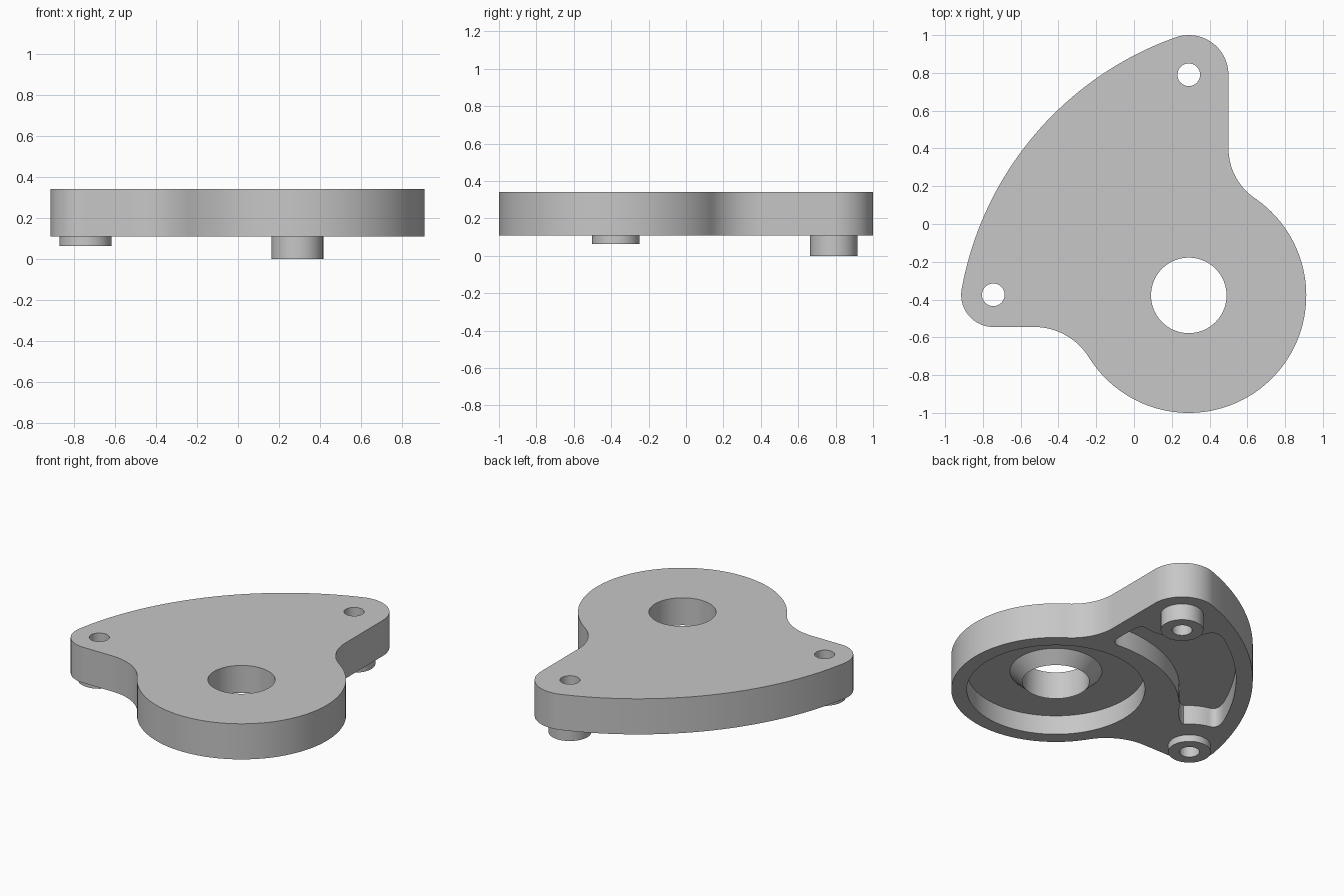
import bpy, bmesh
from math import cos, sin, radians, degrees, atan2, hypot, pi
from mathutils import Vector
from mathutils.geometry import intersect_line_line_2d, intersect_line_line

cube = bpy.data.objects.get("Cube")
if cube:
    bpy.data.objects.remove(cube)

grey = bpy.data.materials.new("plain grey")
grey.use_nodes = True
COLOUR = (0.57, 0.57, 0.57, 1)
grey.diffuse_color = COLOUR
grey.node_tree.nodes["Principled BSDF"].inputs["Base Color"].default_value = COLOUR

# Main dimensions
HUB, HUB_R = Vector((0.29, -0.378)), 0.622
TOP_LUG, TOP_R = Vector((0.29, 0.79)), 0.21
SIDE_LUG, SIDE_R = Vector((-0.745, -0.375)), 0.17
BOTTOM, TOP, FLOOR = 0.108, 0.342, 0.234
BORE, LUG_BORE, BOSS_R = 0.2, 0.06, 0.127
BACK_R = 1.745


def arc(c, r, a0, a1, step=2.5):
    n = max(3, int(abs(a1 - a0) / step))
    return [Vector((c[0] + r * cos(radians(a0 + (a1 - a0) * i / n)),
                    c[1] + r * sin(radians(a0 + (a1 - a0) * i / n)))) for i in range(n + 1)]


def circle(c, r, n=72):
    return arc(c, r, 0, 360, 360 / n)[:-1]


def heading(a, b):
    d = Vector(b) - Vector(a)
    return degrees(atan2(d.y, d.x))


def make(name, bm):
    bmesh.ops.recalc_face_normals(bm, faces=bm.faces)
    mesh = bpy.data.meshes.new(name)
    bm.to_mesh(mesh)
    bm.free()
    mesh.materials.append(grey)
    ob = bpy.data.objects.new(name, mesh)
    bpy.context.collection.objects.link(ob)
    return ob


def prism(name, outline, z0, z1):
    bm = bmesh.new()
    clean = [p for i, p in enumerate(outline) if (p - outline[i - 1]).length > 1e-4]
    face = bm.faces.new([bm.verts.new((p.x, p.y, z0)) for p in clean])
    ext = bmesh.ops.extrude_face_region(bm, geom=[face])
    moved = [v for v in ext["geom"] if isinstance(v, bmesh.types.BMVert)]
    bmesh.ops.translate(bm, verts=moved, vec=(0, 0, z1 - z0))
    return make(name, bm)


def turned(name, c, profile, n=72):
    """Revolve a list of (radius, height) points about a vertical axis."""
    bm = bmesh.new()
    rings = [[bm.verts.new((p.x, p.y, z)) for p in circle(c, r, n)] for r, z in profile]
    for a, b in zip(rings, rings[1:]):
        for i in range(n):
            j = (i + 1) % n
            bm.faces.new((a[i], a[j], b[j], b[i]))
    return make(name, bm)


def rounded_loop(pieces, n=6):
    """Join open pieces into a loop, rounding each corner along the end tangents."""
    out = []
    for k, piece in enumerate(pieces):
        nxt = pieces[(k + 1) % len(pieces)]
        out += piece
        p, q = piece[-1], nxt[0]
        d, e = (p - piece[-2]).normalized(), (nxt[1] - q).normalized()
        cross = d.x * e.y - d.y * e.x
        w = q - p
        corner = p + d * ((w.x * e.y - w.y * e.x) / cross)
        for i in range(1, n):
            t = i / n
            out.append(p * (1 - t) ** 2 + corner * (2 * t * (1 - t)) + q * t * t)
    return out


# Centre of the long back curve, tangent to both lugs
span = SIDE_LUG - TOP_LUG
d = span.length
ra, rb = BACK_R - TOP_R, BACK_R - SIDE_R
along = (ra * ra - rb * rb + d * d) / (2 * d)
unit = span / d
BACK = TOP_LUG + unit * along + Vector((-unit.y, unit.x)) * (ra * ra - along * along) ** 0.5

# Plate outline, counter-clockwise from the hub
fil_a, fil_a_r = Vector((0.819, 0.40)), 0.3186
fil_b, fil_b_r = Vector((-0.53, -0.889)), 0.344
to_a, to_b = heading(HUB, fil_a), heading(HUB, fil_b)
back_a, back_b = heading(BACK, TOP_LUG), heading(BACK, SIDE_LUG)
outline = (arc(HUB, HUB_R, to_b, to_a)
           + arc(fil_a, fil_a_r, to_a + 180, 180)
           + arc(TOP_LUG, TOP_R, 0, back_a)
           + arc(BACK, BACK_R, back_a, back_b, 1)
           + arc(SIDE_LUG, SIDE_R, back_b, 270)
           + arc(fil_b, fil_b_r, 90, to_b + 180))
plate = prism("plate", outline, BOTTOM, TOP)

# Curved relief pocket between the lugs and the hub
relief = rounded_loop([
    arc((0.277, -0.603), 0.87, 144, 86),
    [Vector((0.40, 0.33)), Vector((0.40, 0.43))],
    arc(TOP_LUG, 0.27, -75, -160),
    arc(BACK, BACK_R - 0.1, 123, 157, 1),
    arc(SIDE_LUG, 0.255, 78, 45),
])

# Cut the pockets and bores out of the plate
cutters = [
    prism("hub_pocket_cutter", circle(HUB, 0.53, 96), -0.1, FLOOR),
    prism("hub_bore_cutter", circle(HUB, BORE), -0.2, 0.6),
    prism("relief_cutter", relief, -0.1, FLOOR),
    prism("top_bore_cutter", circle(TOP_LUG, LUG_BORE, 40), -0.2, 0.6),
    prism("side_bore_cutter", circle(SIDE_LUG, LUG_BORE, 40), -0.2, 0.6),
]
bpy.context.view_layer.objects.active = plate
for cutter in cutters:
    cutter.hide_render = True
    mod = plate.modifiers.new("cut", 'BOOLEAN')
    mod.operation = 'DIFFERENCE'
    mod.solver = 'EXACT'
    mod.object = cutter
    bpy.ops.object.modifier_apply(modifier=mod.name)
    bpy.data.objects.remove(cutter)


# Bosses under the lugs and the tapered collar round the hub bore
def boss(name, c, z):
    return turned(name, c, [(LUG_BORE, BOTTOM), (LUG_BORE, z), (BOSS_R, z), (BOSS_R, BOTTOM)], 40)


parts = [plate,
         boss("top_boss", TOP_LUG, 0.0),
         boss("side_boss", SIDE_LUG, 0.063),
         turned("hub_collar", HUB, [(BORE, FLOOR), (BORE, 0.162), (0.274, FLOOR)])]

# Outward normals on the open tubes, then smooth shading with sharp edges
for ob in parts[1:]:
    bm = bmesh.new()
    bm.from_mesh(ob.data)
    outer = max(bm.faces, key=lambda f: hypot(*(f.calc_center_median().xy - ob.data.vertices[0].co.xy)))
    centre = sum((v.co for v in bm.verts), Vector()) / len(bm.verts)
    far = max(bm.faces, key=lambda f: (f.calc_center_median() - centre).xy.length)
    if far.normal.xy.dot((far.calc_center_median() - centre).xy) < 0:
        bmesh.ops.reverse_faces(bm, faces=bm.faces)
    bm.to_mesh(ob.data)
    bm.free()

bpy.ops.object.select_all(action='DESELECT')
for ob in parts:
    ob.select_set(True)
bpy.context.view_layer.objects.active = plate
bpy.ops.object.shade_smooth_by_angle(angle=radians(30))
